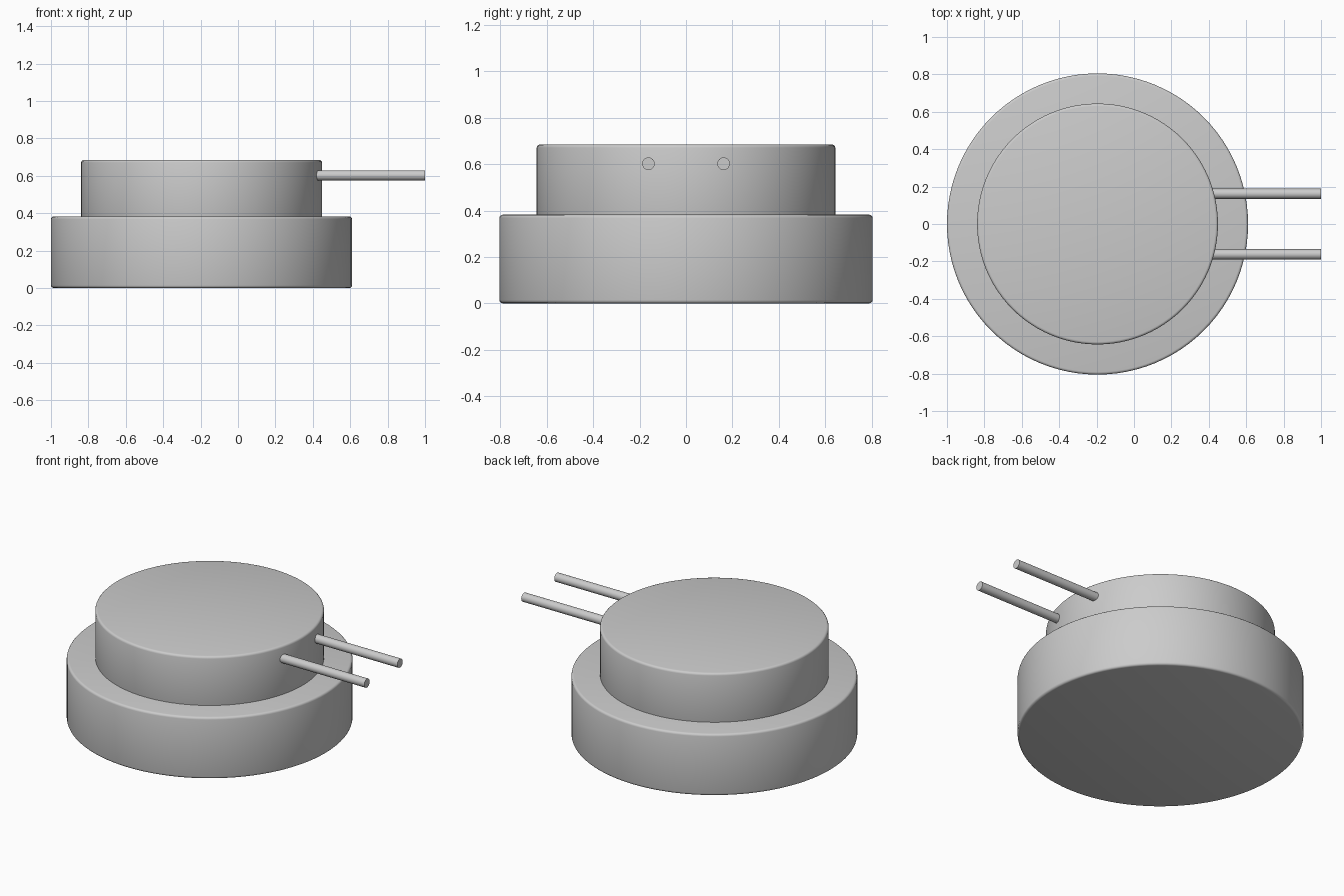
import bpy
import math

if "Cube" in bpy.data.objects:
    bpy.data.objects.remove(bpy.data.objects["Cube"])

CX = -0.195  # axis of the round body

grey = bpy.data.materials.new("light grey")
grey.diffuse_color = (0.6, 0.6, 0.6, 1)
grey.use_nodes = True
grey.node_tree.nodes["Principled BSDF"].inputs["Base Color"].default_value = grey.diffuse_color


def cylinder(name, radius, length, location, sides, rotation=(0, 0, 0), bevel=0):
    bpy.ops.mesh.primitive_cylinder_add(vertices=sides, radius=radius, depth=length,
                                        location=location, rotation=rotation)
    obj = bpy.context.object
    obj.name = name
    obj.data.materials.append(grey)
    if bevel:
        mod = obj.modifiers.new("rounded rims", 'BEVEL')
        mod.width = bevel
        mod.segments = 3
        mod.limit_method = 'ANGLE'
        mod.angle_limit = math.radians(40)
        bpy.ops.object.modifier_apply(modifier=mod.name)
    bpy.ops.object.shade_smooth_by_angle(angle=math.radians(35))
    return obj


# Wide lower disc and narrower upper disc
cylinder("lower_body", 0.805, 0.382, (CX, 0, 0.191), 96, bevel=0.014)
cylinder("upper_body", 0.644, 0.325, (CX, 0, 0.5225), 96, bevel=0.014)

# Pair of parallel pins leaving the upper disc sideways
for side, y in (("front", -0.162), ("back", 0.162)):
    cylinder(side + "_pin", 0.027, 0.58, (0.71, y, 0.602), 24,
             rotation=(0, math.pi / 2, 0))
